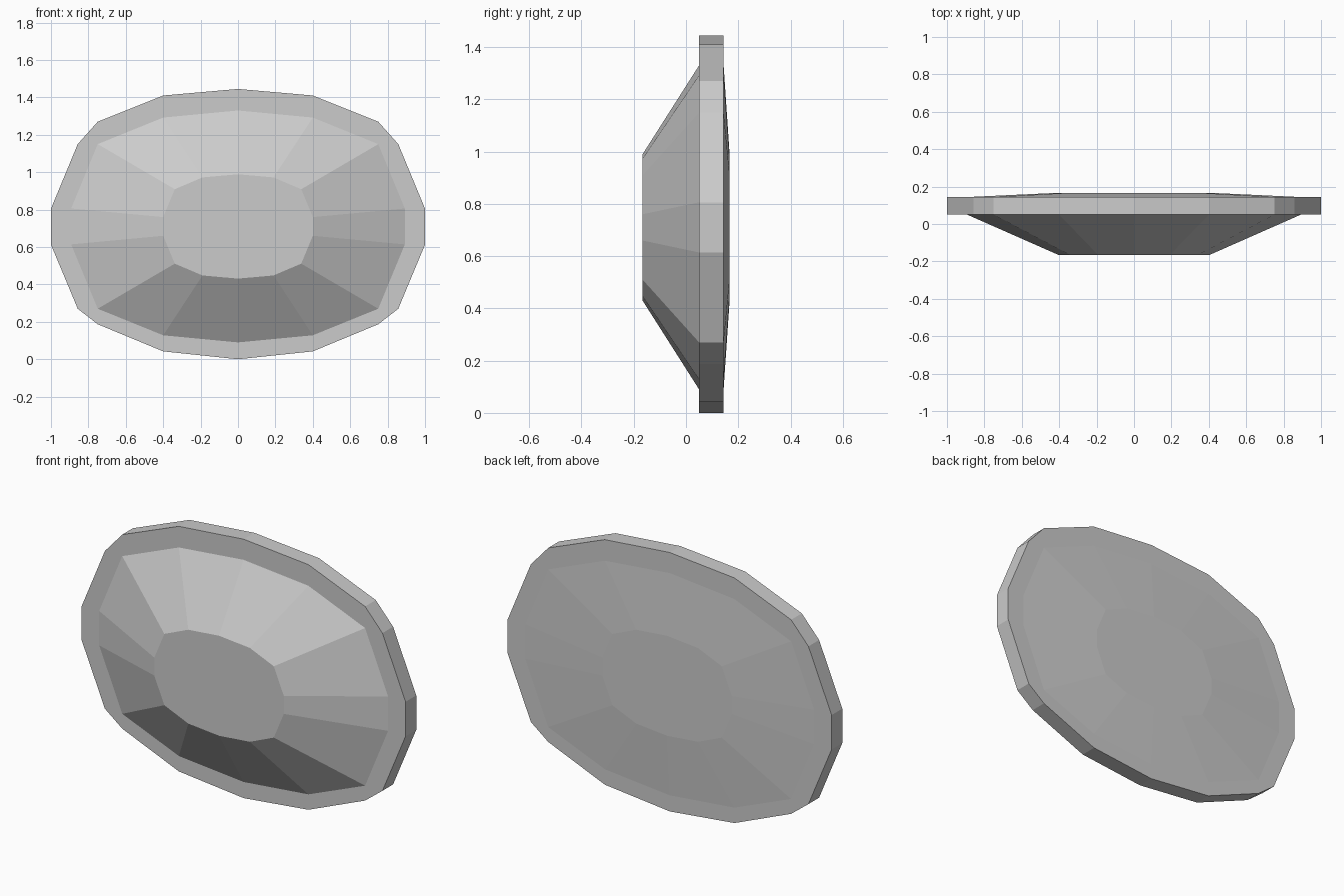
import bpy, bmesh

if "Cube" in bpy.data.objects:
    bpy.data.objects.remove(bpy.data.objects["Cube"])

MID = 0.71  # height of the centre line


def full_loop(half):
    """Mirror a right-hand half profile (top to bottom) into a closed loop."""
    return half + [(-x, z) for x, z in half[-2:0:-1]]


def from_quarter(quarter):
    """Mirror a top-right quarter of (x, height above middle) into a closed loop."""
    upper = [(x, MID + h) for x, h in quarter]
    lower = [(x, MID - h) for x, h in reversed(quarter)]
    return full_loop(upper + lower)


# Profiles: rim outline, base of the bevelled slopes, flat centre.
# The corner point is doubled in the inner loops to match the rim's cut corner.
rim = full_loop([(0, 1.445), (0.4, 1.41), (0.75, 1.27), (0.857, 1.15), (1, 0.805),
                 (1, 0.613), (0.857, 0.27), (0.75, 0.187), (0.4, 0.042), (0, 0)])
base = from_quarter([(0, 0.62), (0.4, 0.582), (0.75, 0.44), (0.75, 0.44), (0.892, 0.096)])
centre = from_quarter([(0, 0.279), (0.19, 0.262), (0.338, 0.199), (0.338, 0.199), (0.4, 0.05)])

# Front centre -> front slope -> rim -> back slope -> back centre
layers = [(centre, -0.167), (base, 0.05), (rim, 0.05),
          (rim, 0.144), (base, 0.144), (centre, 0.167)]

bm = bmesh.new()
rings = [[bm.verts.new((x, y, z)) for x, z in loop] for loop, y in layers]
n = len(rim)
for a, b in zip(rings, rings[1:]):
    for i in range(n):
        j = (i + 1) % n
        bm.faces.new((a[i], a[j], b[j], b[i]))
bm.faces.new(rings[0])
bm.faces.new(rings[-1])

# Merge the doubled corners and tidy the normals
bmesh.ops.remove_doubles(bm, verts=bm.verts, dist=0.0005)
bmesh.ops.recalc_face_normals(bm, faces=bm.faces)

mesh = bpy.data.meshes.new("faceted_disc")
bm.to_mesh(mesh)
bm.free()
disc = bpy.data.objects.new("faceted_disc", mesh)
bpy.context.collection.objects.link(disc)
